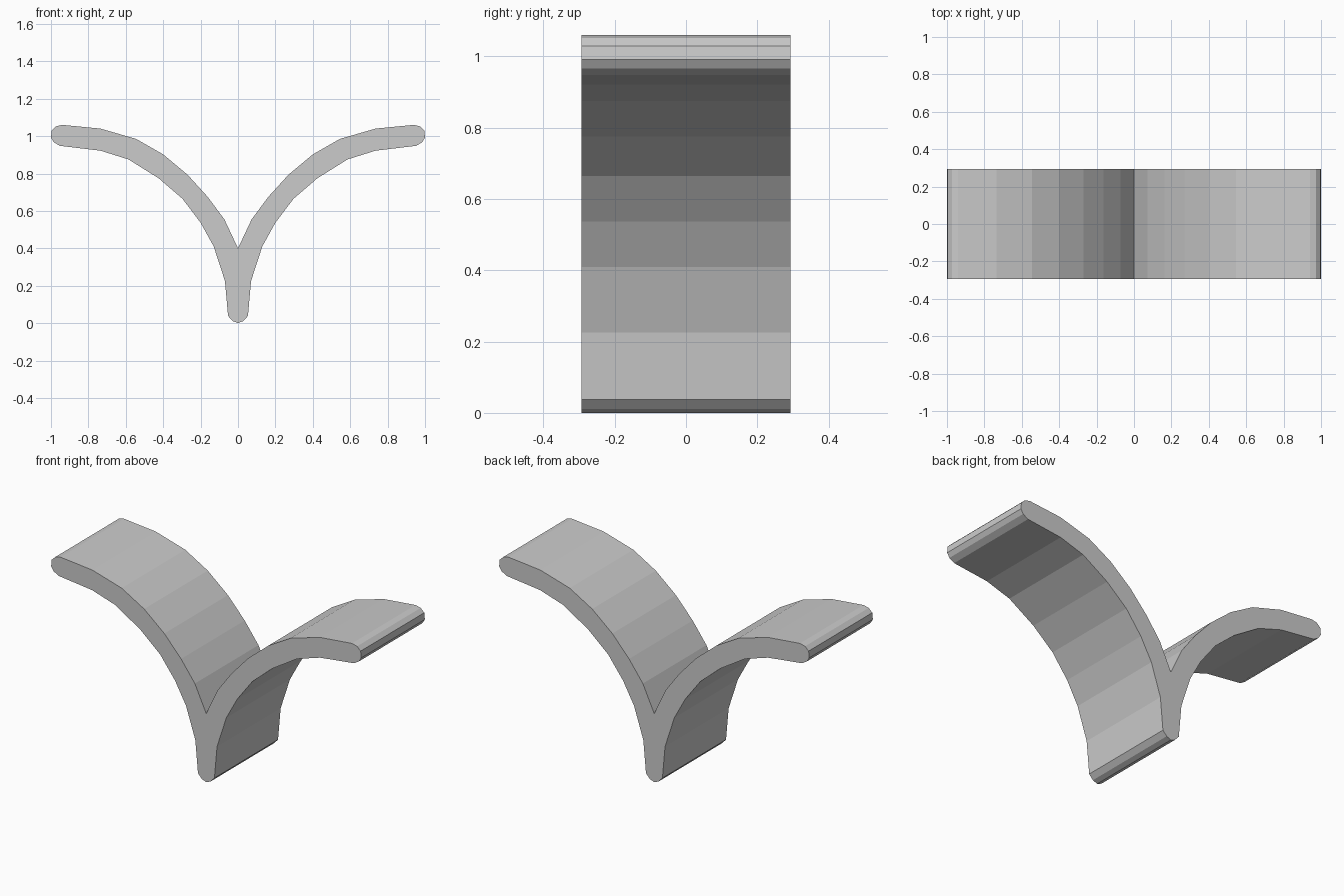
import bpy
import bmesh

cube = bpy.data.objects.get("Cube")
if cube:
    bpy.data.objects.remove(cube, do_unlink=True)

DEPTH = 0.586

# Plain grey material
grey = bpy.data.materials.new("light grey")
grey.use_nodes = True
colour = (0.6, 0.6, 0.6, 1)
grey.diffuse_color = colour
grey.node_tree.nodes["Principled BSDF"].inputs["Base Color"].default_value = colour

# Half outline (x, z): stem foot, underside of the arm, rounded tip, top of the arm
foot = [(0, 0.005), (0.028, 0.011), (0.053, 0.038)]
underside = [(0.07, 0.226), (0.13, 0.41), (0.2, 0.537), (0.297, 0.665),
             (0.425, 0.775), (0.585, 0.875), (0.735, 0.922), (0.953, 0.948)]
tip = [(0.985, 0.967), (1, 0.992), (0.996, 1.03), (0.973, 1.052), (0.94, 1.06)]
top = [(0.735, 1.04), (0.545, 0.985), (0.4, 0.902), (0.27, 0.794),
       (0.162, 0.675), (0.073, 0.555), (0, 0.4)]
half = foot[1:] + underside + tip + top
outline = [(0, 0)] + half + [(-x, z) for x, z in reversed(half[:-1])]

# Extrude the curved Y profile along y
bm = bmesh.new()
front = bm.faces.new([bm.verts.new((x, -DEPTH / 2, z)) for x, z in outline])
extruded = bmesh.ops.extrude_face_region(bm, geom=[front], use_keep_orig=True)
back = [v for v in extruded["geom"] if isinstance(v, bmesh.types.BMVert)]
bmesh.ops.translate(bm, vec=(0, DEPTH, 0), verts=back)
bmesh.ops.recalc_face_normals(bm, faces=bm.faces)

mesh = bpy.data.meshes.new("curved_bracket")
bm.to_mesh(mesh)
bm.free()
mesh.materials.append(grey)
bracket = bpy.data.objects.new("curved_bracket", mesh)
bpy.context.collection.objects.link(bracket)
